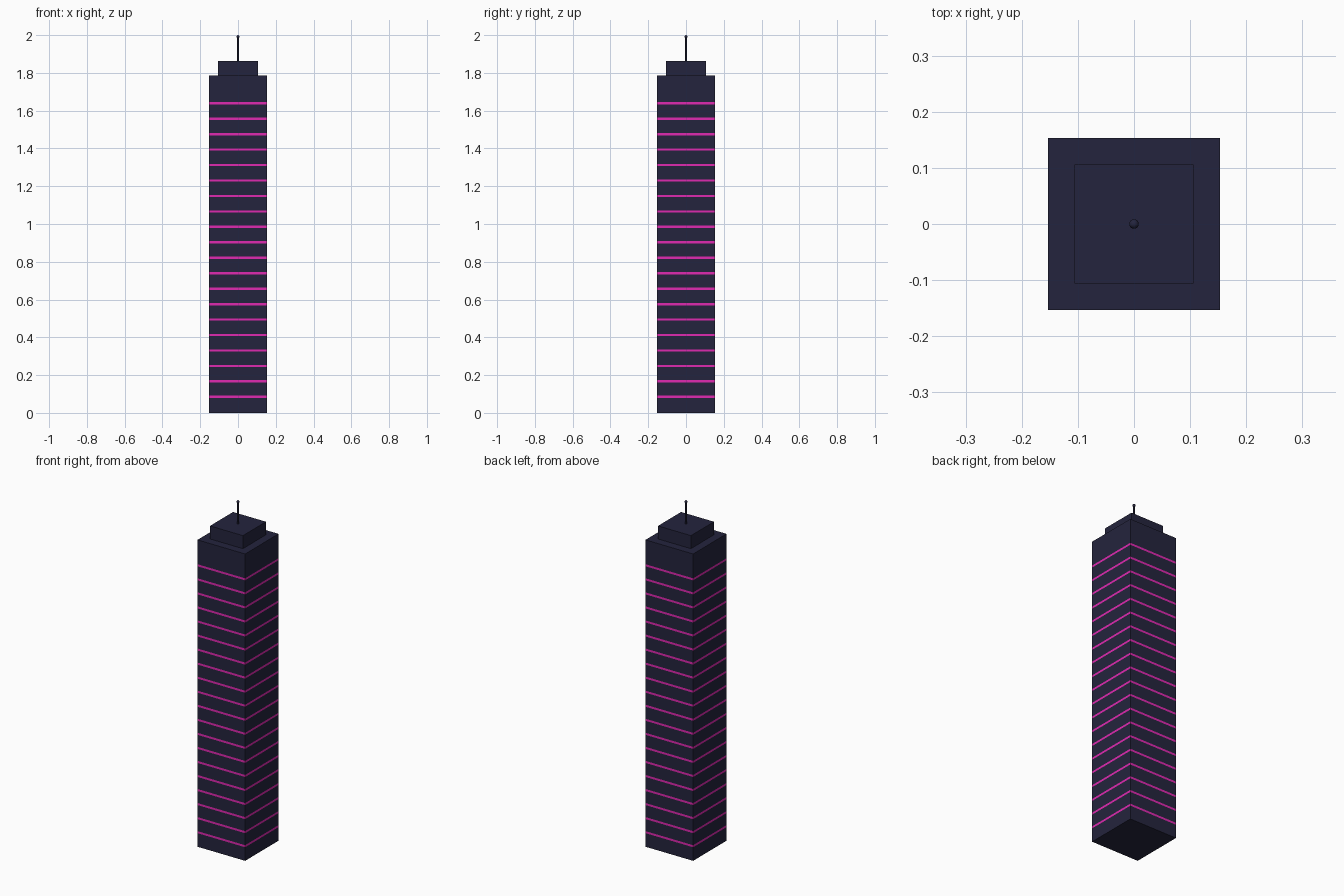
import bpy, bmesh

if "Cube" in bpy.data.objects:
    bpy.data.objects.remove(bpy.data.objects["Cube"])

def lin(c):
    c /= 255
    return c / 12.92 if c <= 0.04045 else ((c + 0.055) / 1.055) ** 2.4

def material(name, rgb):
    m = bpy.data.materials.new(name)
    m.diffuse_color = (*[lin(c) for c in rgb], 1)
    m.use_nodes = True
    m.node_tree.nodes["Principled BSDF"].inputs["Base Color"].default_value = m.diffuse_color
    return m

navy = material("dark navy", (36, 36, 61))
pink = material("neon magenta", (224, 41, 177))

def block(name, half, z0, z1):
    bpy.ops.mesh.primitive_cube_add(size=1, location=(0, 0, (z0 + z1) / 2))
    o = bpy.context.object
    o.name = name
    o.scale = (2 * half, 2 * half, z1 - z0)
    bpy.ops.object.transform_apply(location=True, rotation=False, scale=True)
    o.data.materials.append(navy)
    return o

# Main shaft, cut into floors with thin glowing bands on all four sides
FIRST, STEP, COUNT, THICK = 0.085, 0.0818, 20, 0.012
levels = [FIRST + i * STEP for i in range(COUNT)]
tower = block("tower_shaft", 0.1535, 0, 1.787)
tower.data.materials.append(pink)
bm = bmesh.new()
bm.from_mesh(tower.data)
for z in levels:
    for cut in (z - THICK / 2, z + THICK / 2):
        bmesh.ops.bisect_plane(bm, geom=bm.verts[:] + bm.edges[:] + bm.faces[:],
                               plane_co=(0, 0, cut), plane_no=(0, 0, 1))
bm.normal_update()
for f in bm.faces:
    zc = f.calc_center_median().z
    if abs(f.normal.z) < 0.5 and any(abs(zc - z) < THICK / 2 for z in levels):
        f.material_index = 1
bm.to_mesh(tower.data)
bm.free()

# Roof block
block("roof_block", 0.106, 1.787, 1.863)

# Antenna mast and tip
bpy.ops.mesh.primitive_cylinder_add(vertices=12, radius=0.004, depth=0.13,
                                    location=(0, 0, 1.927))
mast = bpy.context.object
mast.name = "antenna_mast"
mast.data.materials.append(navy)
bpy.ops.object.shade_smooth_by_angle()

bpy.ops.mesh.primitive_uv_sphere_add(segments=16, ring_count=8, radius=0.0085,
                                     location=(0, 0, 1.9915))
tip = bpy.context.object
tip.name = "antenna_tip"
tip.data.materials.append(navy)
bpy.ops.object.shade_smooth()
